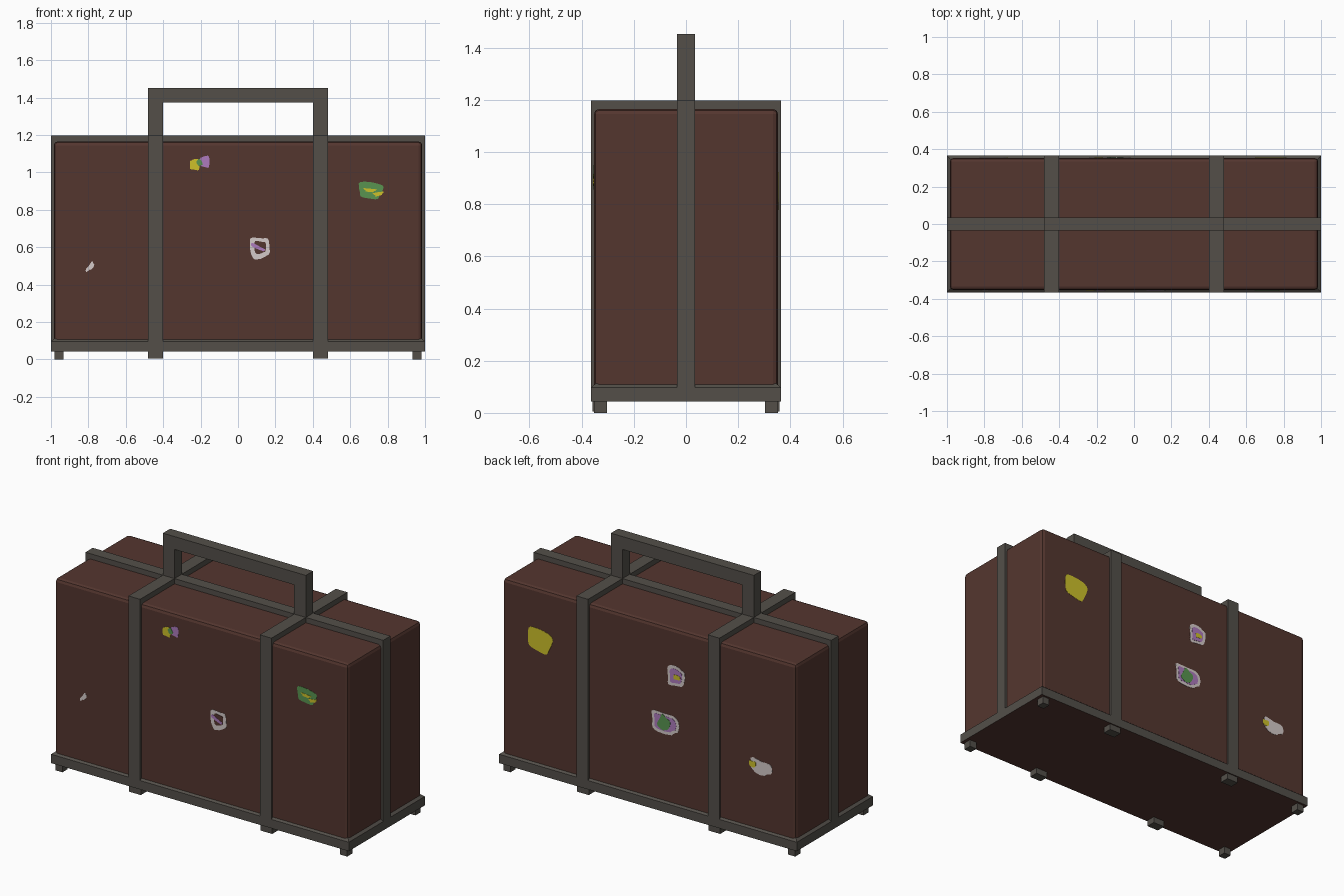
import bpy, bmesh, math
from mathutils import Vector

if "Cube" in bpy.data.objects:
    bpy.data.objects.remove(bpy.data.objects["Cube"])


def material(name, rgb):
    lin = [(c / 255 / 12.92) if c / 255 <= 0.04045 else ((c / 255 + 0.055) / 1.055) ** 2.4 for c in rgb]
    m = bpy.data.materials.new(name)
    m.diffuse_color = (*lin, 1)
    m.use_nodes = True
    m.node_tree.nodes["Principled BSDF"].inputs["Base Color"].default_value = m.diffuse_color
    return m


BROWN = material("brown_leather", (84, 54, 47))
GREY = material("grey_trim", (83, 79, 73))
WHITE = material("sticker_white", (212, 202, 200))
YELLOW = material("sticker_yellow", (205, 192, 42))
GREEN = material("sticker_green", (88, 148, 80))
PURPLE = material("sticker_purple", (172, 122, 188))


def finish(bm, name, *mats):
    bmesh.ops.recalc_face_normals(bm, faces=bm.faces)
    mesh = bpy.data.meshes.new(name)
    bm.to_mesh(mesh)
    bm.free()
    for m in mats:
        mesh.materials.append(m)
    ob = bpy.data.objects.new(name, mesh)
    bpy.context.collection.objects.link(ob)
    return ob


def box(name, lo, hi, mat):
    bm = bmesh.new()
    bmesh.ops.create_cube(bm, size=1)
    for v in bm.verts:
        v.co = Vector([lo[i] if v.co[i] < 0 else hi[i] for i in range(3)])
    return finish(bm, name, mat)


def prism(name, points, a, b, place, mat):
    """Extrude a 2D outline from depth a to depth b; place(u, v, depth) gives the 3D point."""
    bm = bmesh.new()
    face = bm.faces.new([bm.verts.new(place(u, v, a)) for u, v in points])
    step = Vector(place(0, 0, b)) - Vector(place(0, 0, a))
    out = bmesh.ops.extrude_face_region(bm, geom=[face], use_keep_orig=True)
    bmesh.ops.translate(bm, vec=step, verts=[g for g in out["geom"] if isinstance(g, bmesh.types.BMVert)])
    return finish(bm, name, mat)


def arch(w, wi, z0, z1, zi):
    return [(-w, z0), (-w, z1), (w, z1), (w, z0), (wi, z0), (wi, zi), (-wi, zi), (-wi, z0)]


def along_x(u, v, d):
    return (d, u, v)


def along_y(u, v, d):
    return (u, d, v)


# Case body with softened edges
body = box("case_body", (-0.985, -0.353, 0.046), (0.985, 0.353, 1.165), BROWN)
bev = body.modifiers.new("edge_round", "BEVEL")
bev.width = 0.02
bev.segments = 2

# Base tray: straight rim, sloped top edge, leather underside
bm = bmesh.new()
rings = []
for x, y, z in ((1, 0.365, 0.043), (1, 0.365, 0.097), (0.978, 0.343, 0.115)):
    rings.append([bm.verts.new((x * i, y * j, z)) for i, j in ((-1, -1), (1, -1), (1, 1), (-1, 1))])
for r, s in zip(rings, rings[1:]):
    for k in range(4):
        bm.faces.new((r[k], r[(k + 1) % 4], s[(k + 1) % 4], s[k]))
bm.faces.new(rings[0]).material_index = 1
bm.faces.new(rings[-1])
finish(bm, "base_tray", GREY, BROWN)

# Straps: two around the depth, one along the length
for side, s in (("left", -1), ("right", 1)):
    prism(side + "_strap", arch(0.365, 0.34, 0.06, 1.197, 1.155), s * 0.402, s * 0.48, along_x, GREY)
prism("long_strap", arch(1.0, 0.965, 0.06, 1.197, 1.155), -0.035, 0.035, along_y, GREY)

# Carry handle
prism("handle", arch(0.48, 0.402, 1.18, 1.452, 1.374), -0.035, 0.035, along_y, GREY)

# Feet at the corners and below the straps
for i in (-1, 1):
    for j in (-1, 1):
        for label, x0, x1, y1, z0 in (("corner_foot", 0.933, 0.98, 0.352, 0.0), ("strap_foot", 0.402, 0.48, 0.358, 0.006)):
            xs, ys = sorted((i * x0, i * x1)), sorted((j * 0.302, j * y1))
            box(label, (xs[0], ys[0], z0), (xs[1], ys[1], 0.05), GREY)


# Travel stickers: thin worn plates with uneven outlines
def sticker(name, side, x, z, w, h, mat, layer=0, turn=0.0, wob=0.08, power=0.55):
    pts = []
    for k in range(20):
        a = math.tau * k / 20
        r = 1 + wob * math.sin(3 * a + 9 * x) + wob * 0.6 * math.sin(5 * a + 7 * z)
        u = math.copysign(abs(math.cos(a)) ** power, math.cos(a)) * w / 2 * r
        v = math.copysign(abs(math.sin(a)) ** power, math.sin(a)) * h / 2 * r
        pts.append((x + u * math.cos(turn) - v * math.sin(turn), z + u * math.sin(turn) + v * math.cos(turn)))
    prism(name, pts, side * 0.350, side * (0.3545 + 0.0015 * layer), along_y, mat)


F, B = -1, 1
# Front face
sticker("front_top_sticker_yellow", F, -0.231, 1.041, 0.052, 0.058, YELLOW)
sticker("front_top_sticker_purple", F, -0.176, 1.057, 0.05, 0.06, PURPLE)
sticker("front_top_sticker_green", F, -0.206, 1.052, 0.028, 0.034, GREEN, 1, 0.5)
sticker("front_green_sticker", F, 0.708, 0.905, 0.125, 0.088, GREEN, 0, -0.15)
sticker("front_green_sticker_mark_left", F, 0.705, 0.905, 0.06, 0.018, YELLOW, 1, -0.1, 0.2)
sticker("front_green_sticker_mark_right", F, 0.75, 0.885, 0.05, 0.02, YELLOW, 1, 0.2, 0.2)
sticker("front_ring_sticker", F, 0.115, 0.597, 0.105, 0.112, WHITE, 0, 0.1)
sticker("front_ring_sticker_gap", F, 0.117, 0.6, 0.062, 0.066, BROWN, 1)
sticker("front_ring_sticker_band", F, 0.105, 0.6, 0.082, 0.018, PURPLE, 2, -0.45)
sticker("front_scrap_sticker", F, -0.79, 0.495, 0.06, 0.024, WHITE, 0, 0.85, 0.2, 0.8)
# Back face
sticker("back_yellow_sticker", B, 0.735, 0.855, 0.16, 0.135, YELLOW, 0, 0.2, 0.06)
sticker("back_upper_sticker", B, -0.178, 0.88, 0.115, 0.12, WHITE)
sticker("back_upper_sticker_panel", B, -0.178, 0.88, 0.08, 0.085, PURPLE, 1)
sticker("back_upper_sticker_mark", B, -0.187, 0.876, 0.045, 0.028, YELLOW, 2)
sticker("back_lower_sticker", B, -0.104, 0.577, 0.18, 0.125, WHITE)
sticker("back_lower_sticker_panel", B, -0.104, 0.577, 0.145, 0.092, PURPLE, 1)
sticker("back_lower_sticker_mark", B, -0.1, 0.577, 0.075, 0.085, GREEN, 2, 0.5)
sticker("back_scrap_sticker", B, -0.75, 0.482, 0.145, 0.085, WHITE, 0, 0.1, 0.12, 0.7)
sticker("back_scrap_sticker_mark", B, -0.695, 0.488, 0.045, 0.036, YELLOW, 1)
